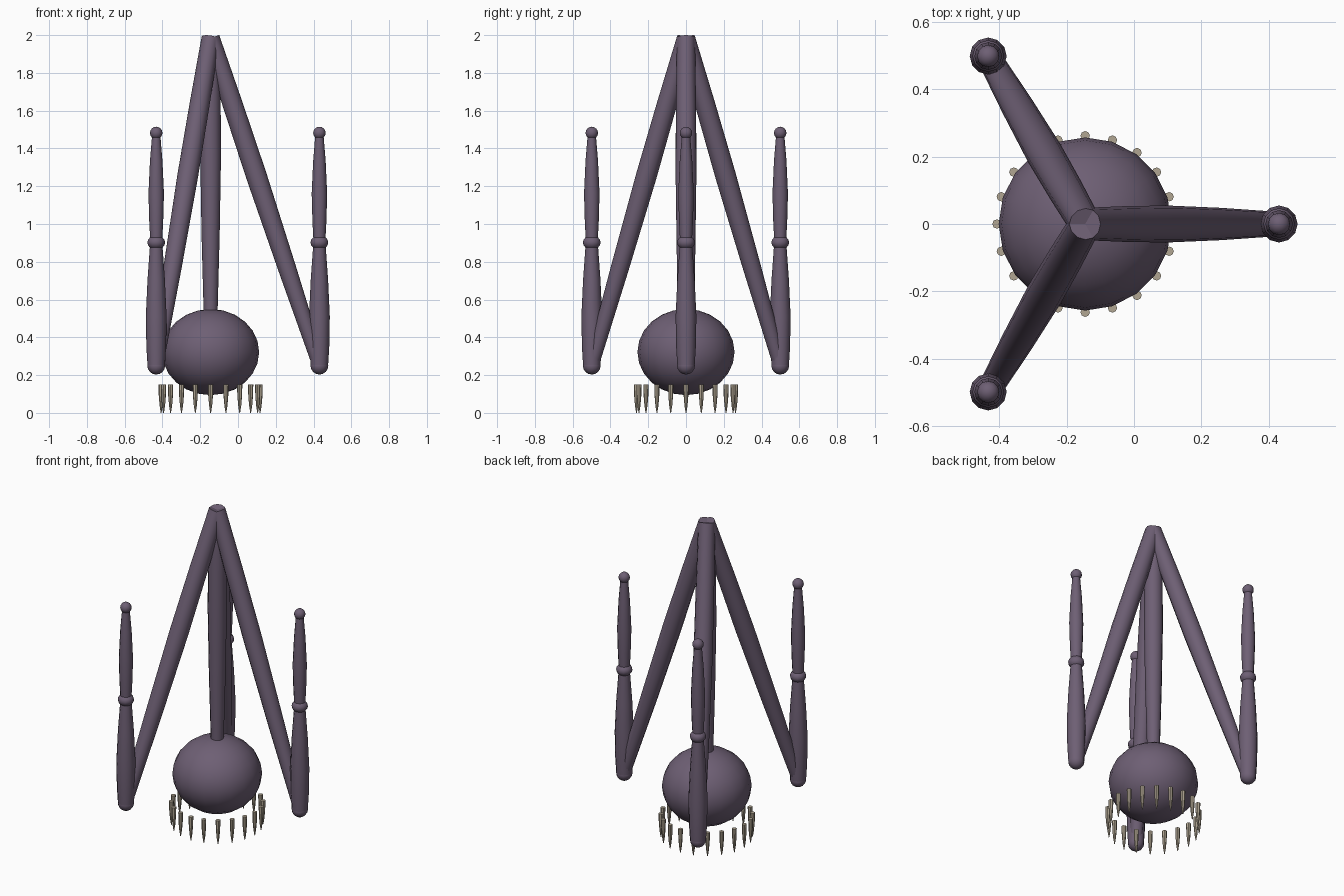
import bpy, bmesh, math
from mathutils import Vector

cube = bpy.data.objects.get("Cube")
if cube:
    bpy.data.objects.remove(cube, do_unlink=True)


def make_material(name, color):
    mat = bpy.data.materials.new(name)
    mat.use_nodes = True
    mat.diffuse_color = color
    mat.node_tree.nodes["Principled BSDF"].inputs["Base Color"].default_value = color
    return mat


SKIN = make_material("dusky purple", (0.155, 0.115, 0.175, 1))
BONE = make_material("bone", (0.44, 0.38, 0.29, 1))
CENTRE = Vector((-0.145, 0, 0))


def finish(name, bm, mat):
    bmesh.ops.recalc_face_normals(bm, faces=bm.faces)
    mesh = bpy.data.meshes.new(name)
    bm.to_mesh(mesh)
    bm.free()
    mesh.materials.append(mat)
    obj = bpy.data.objects.new(name, mesh)
    bpy.context.collection.objects.link(obj)
    bpy.ops.object.select_all(action='DESELECT')
    bpy.context.view_layer.objects.active = obj
    obj.select_set(True)
    bpy.ops.object.shade_smooth_by_angle(angle=math.radians(40))
    return obj


def tube(name, start, end, profile, mat=SKIN, sides=12):
    """Round limb from start to end; profile holds (fraction, radius) pairs."""
    start, end = Vector(start), Vector(end)
    turn = (end - start).to_track_quat('Z', 'Y')
    bm = bmesh.new()
    rings = []
    for t, r in profile:
        mid = start.lerp(end, t)
        rings.append([bm.verts.new(mid + turn @ Vector((
            r * math.cos(math.tau * i / sides), r * math.sin(math.tau * i / sides), 0)))
            for i in range(sides)])
    for a, b in zip(rings, rings[1:]):
        for i in range(sides):
            j = (i + 1) % sides
            bm.faces.new((a[i], a[j], b[j], b[i]))
    bm.faces.new(rings[0])
    bm.faces.new(rings[-1])
    return finish(name, bm, mat)


def ball(name, centre, radius, height, segments=12, rings=8):
    bm = bmesh.new()
    bmesh.ops.create_uvsphere(bm, u_segments=segments, v_segments=rings, radius=1)
    bmesh.ops.scale(bm, vec=(radius, radius, height), verts=bm.verts)
    bmesh.ops.translate(bm, vec=centre, verts=bm.verts)
    return finish(name, bm, SKIN)


# Hanging body and its central stalk
ball("body", CENTRE + Vector((0, 0, 0.322)), 0.257, 0.228, 20, 12)
LIMB = [(0, 0.048), (0.2, 0.053), (0.42, 0.055), (0.7, 0.048), (1, 0.036)]
APEX = CENTRE + Vector((0, 0, 1.985))
tube("stalk", APEX, CENTRE + Vector((0, 0, 0.5)), LIMB)

# Three arms, each with an upright two-part finger
LOWER = [(0, 0.046), (0.15, 0.052), (0.4, 0.055), (0.7, 0.046), (1, 0.032)]
UPPER = [(0, 0.031), (0.2, 0.037), (0.45, 0.041), (0.75, 0.033), (1, 0.021)]
for n, side in enumerate(("left", "back_right", "front_right")):
    a = math.tau * n / 3
    foot = CENTRE + Vector((math.cos(a), math.sin(a), 0)) * 0.576

    def at(z):
        return foot + Vector((0, 0, z))

    tube(side + "_arm", APEX, at(0.25), LIMB)
    ball(side + "_elbow", at(0.25), 0.047, 0.047)
    tube(side + "_lower_finger", at(0.25), at(0.9), LOWER)
    ball(side + "_knuckle", at(0.902), 0.047, 0.038)
    tube(side + "_upper_finger", at(0.9), at(1.48), UPPER)
    ball(side + "_fingertip", at(1.482), 0.033, 0.033)

# Ring of downward teeth
TOOTH = [(0, 0.014), (0.4, 0.0125), (0.75, 0.008), (1, 0.002)]
TEETH = 20
for n in range(TEETH):
    a = math.tau * n / TEETH
    spot = CENTRE + Vector((math.cos(a), math.sin(a), 0)) * 0.262
    tube(f"tooth_{n + 1}", spot + Vector((0, 0, 0.15)), spot, TOOTH, BONE, 8)
